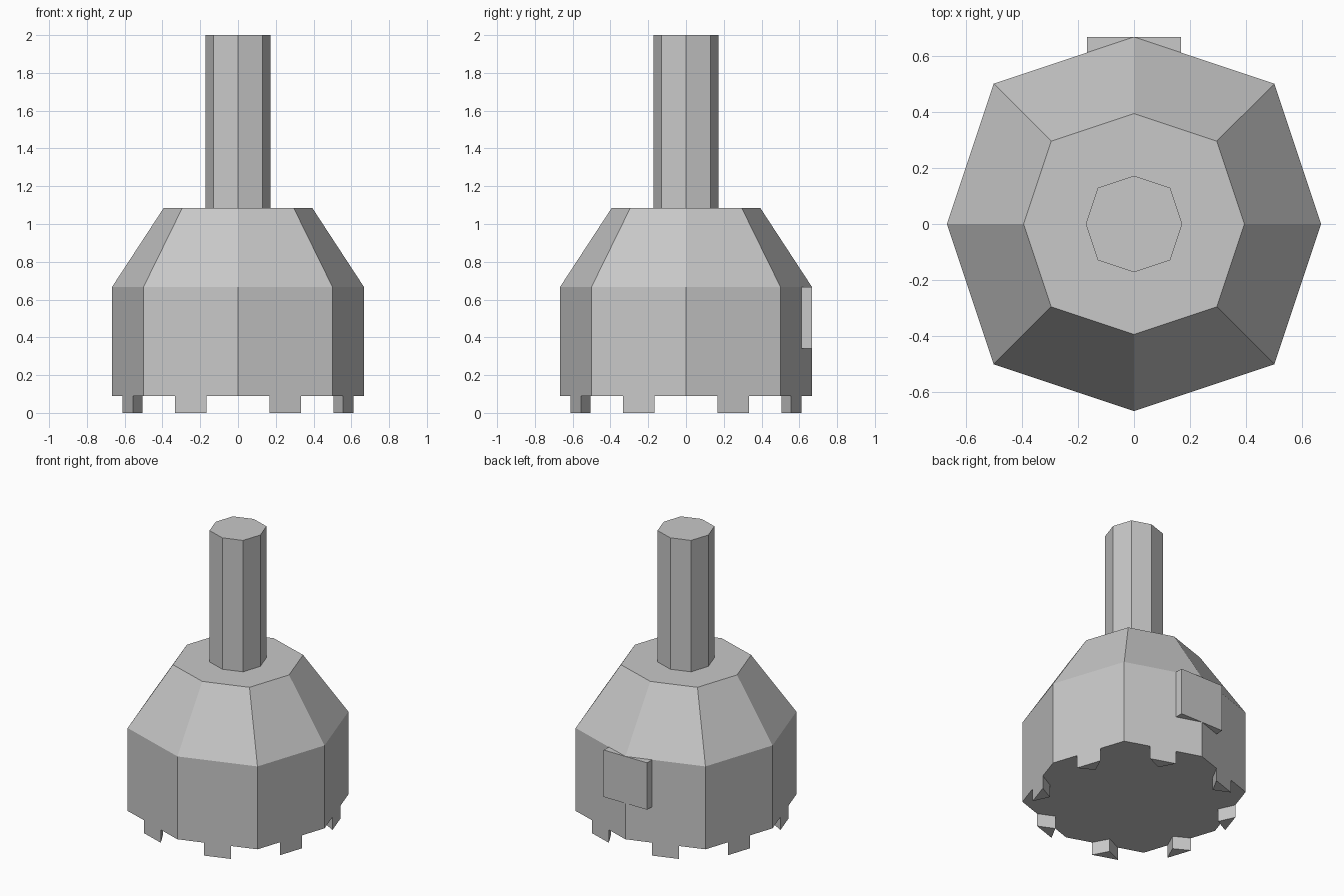
import bpy, bmesh
from math import radians
from mathutils import Vector, Matrix

if "Cube" in bpy.data.objects:
    bpy.data.objects.remove(bpy.data.objects["Cube"])

steel = bpy.data.materials.new("grey_steel")
steel.use_nodes = True
grey = (0.58, 0.58, 0.58, 1)
steel.diffuse_color = grey
steel.node_tree.nodes["Principled BSDF"].inputs["Base Color"].default_value = grey

AXIS_R, DIAG = 2 / 3, 0.5            # octagon corner on an axis / on a diagonal
BASE, SHOULDER, CROWN, TOP = 0.09, 0.667, 1.085, 2.0


def octagon(scale=1.0):
    """Eight corners, the diagonal ones pushed slightly outward."""
    pts = []
    for i in range(4):
        turn = Matrix.Rotation(radians(90 * i), 2)
        pts += [turn @ Vector((AXIS_R, 0)) * scale, turn @ Vector((DIAG, DIAG)) * scale]
    return pts


def loft(bm, sections):
    """Closed solid through (outline, height) sections."""
    rings = [[bm.verts.new((p.x, p.y, z)) for p in pts] for pts, z in sections]
    n = len(rings[0])
    for low, high in zip(rings, rings[1:]):
        for i in range(n):
            j = (i + 1) % n
            bm.faces.new((low[i], low[j], high[j], high[i]))
    bm.faces.new(rings[0][::-1])
    bm.faces.new(rings[-1])


def finish(name, bm):
    bmesh.ops.recalc_face_normals(bm, faces=bm.faces)
    mesh = bpy.data.meshes.new(name)
    bm.to_mesh(mesh)
    bm.free()
    mesh.materials.append(steel)
    bpy.context.collection.objects.link(bpy.data.objects.new(name, mesh))


# Cutter head with tapered crown
bm = bmesh.new()
loft(bm, [(octagon(), BASE), (octagon(), SHOULDER), (octagon(0.59), CROWN)])
finish("cutter_head", bm)

# Shaft
bm = bmesh.new()
loft(bm, [(octagon(0.258), CROWN), (octagon(0.258), TOP)])
finish("shaft", bm)

# Triangular teeth, one in the middle third of each side
bm = bmesh.new()
corners = octagon()
for i, a in enumerate(corners):
    b = corners[(i + 1) % 8]
    inward = Vector((a.y - b.y, b.x - a.x)).normalized()
    tooth = [a.lerp(b, 1 / 3), a.lerp(b, 2 / 3), a.lerp(b, 0.5) + inward * 0.082]
    loft(bm, [(tooth, 0), (tooth, BASE)])
finish("teeth", bm)

# Flat plate on the back corner
bm = bmesh.new()
w, inner, outer = 0.167, 0.611, AXIS_R
plate = [Vector(p) for p in ((-w, inner), (w, inner), (w, outer), (-w, outer))]
loft(bm, [(plate, 0.34), (plate, SHOULDER)])
finish("back_plate", bm)
